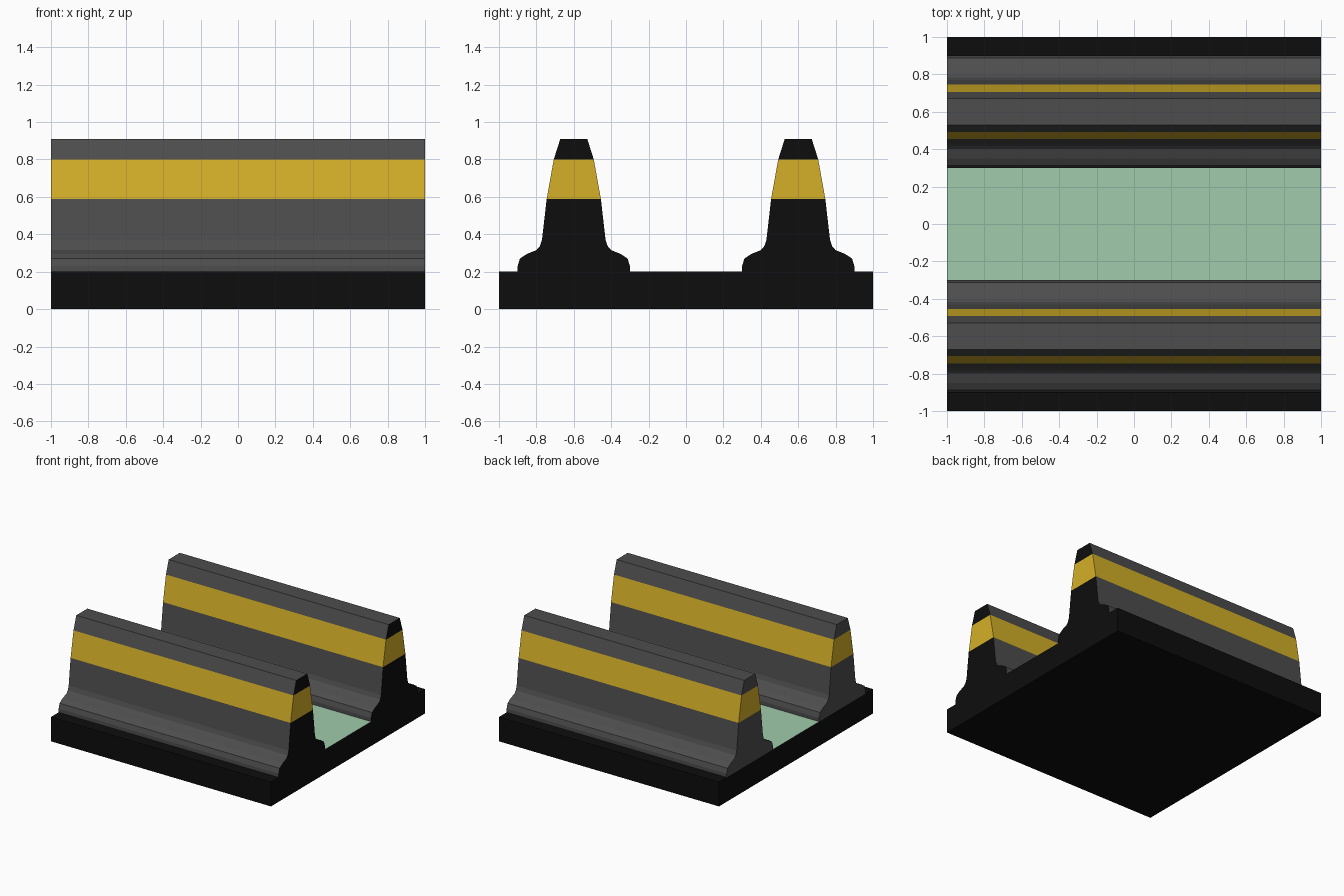
import bpy, bmesh

if "Cube" in bpy.data.objects:
    bpy.data.objects.remove(bpy.data.objects["Cube"])


def material(name, rgb):
    m = bpy.data.materials.new(name)
    m.diffuse_color = (*rgb, 1)
    m.use_nodes = True
    m.node_tree.nodes["Principled BSDF"].inputs["Base Color"].default_value = m.diffuse_color
    return m


GREY = material("concrete_grey", (0.075, 0.075, 0.075))
GOLD = material("stripe_gold", (0.66, 0.43, 0.021))
BLACK = material("black", (0.004, 0.004, 0.004))
GREEN = material("floor_green", (0.35, 0.60, 0.41))


def make_object(name, bm, mats):
    bmesh.ops.recalc_face_normals(bm, faces=bm.faces)
    mesh = bpy.data.meshes.new(name)
    bm.to_mesh(mesh)
    bm.free()
    for m in mats:
        mesh.materials.append(m)
    ob = bpy.data.objects.new(name, mesh)
    bpy.context.collection.objects.link(ob)
    return ob


# Base slab, top split so the floor between the walls is green
bm = bmesh.new()
bmesh.ops.create_cube(bm, size=2)
for v in bm.verts:
    v.co.z = 0.1 + v.co.z * 0.1
for y in (-0.3, 0.3):
    bmesh.ops.bisect_plane(bm, geom=bm.verts[:] + bm.edges[:] + bm.faces[:],
                           plane_co=(0, y, 0), plane_no=(0, 1, 0))
for f in bm.faces:
    c = f.calc_center_median()
    if c.z > 0.19 and abs(c.y) < 0.3:
        f.material_index = 1
make_object("base_slab", bm, [BLACK, GREEN])

# Barrier wall: (half width, height) levels lofted along x
LEVELS = [(0.30, 0.20), (0.30, 0.23), (0.288, 0.27), (0.25, 0.295),
          (0.20, 0.315), (0.182, 0.335), (0.17, 0.37), (0.145, 0.588),
          (0.107, 0.80), (0.072, 0.91)]
CENTRE = 0.6
bm = bmesh.new()
rings = [[bm.verts.new((x, CENTRE + s * w, z))
          for x, s in ((-1, -1), (1, -1), (1, 1), (-1, 1))]
         for w, z in LEVELS]
for i, (low, high) in enumerate(zip(rings, rings[1:])):
    stripe = LEVELS[i][1] == 0.588
    for k in range(4):
        n = (k + 1) % 4
        f = bm.faces.new((low[k], low[n], high[n], high[k]))
        # The +x end is black, the rest grey, with a gold stripe all round
        f.material_index = 1 if stripe else (2 if k == 1 else 0)
bm.faces.new(rings[-1])
bm.faces.new(rings[0][::-1])
walls = make_object("barrier_walls", bm, [GREY, GOLD, BLACK])

# Second wall mirrored to the front
mod = walls.modifiers.new("mirror_front", 'MIRROR')
mod.use_axis = (False, True, False)
